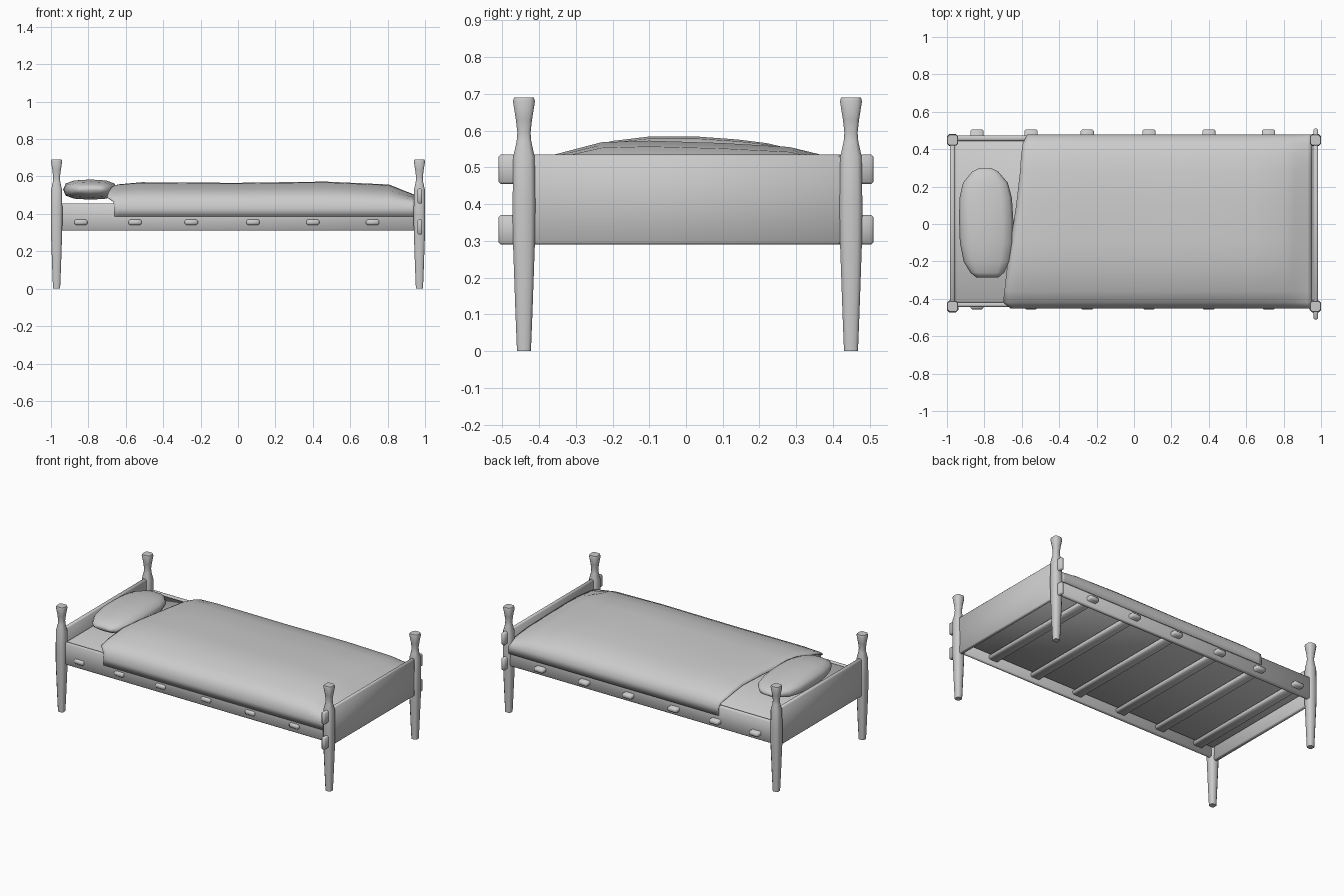
import bpy, bmesh, math
from mathutils import Vector

if "Cube" in bpy.data.objects:
    bpy.data.objects.remove(bpy.data.objects["Cube"], do_unlink=True)

GREY = (0.6, 0.6, 0.6, 1.0)
mat = bpy.data.materials.new("plain grey")
mat.use_nodes = True
mat.diffuse_color = GREY
mat.node_tree.nodes["Principled BSDF"].inputs["Base Color"].default_value = GREY


def finish(name, bm, angle=60):
    """Turn a bmesh into a smooth shaded object."""
    bmesh.ops.recalc_face_normals(bm, faces=bm.faces)
    mesh = bpy.data.meshes.new(name)
    bm.to_mesh(mesh)
    bm.free()
    mesh.materials.append(mat)
    obj = bpy.data.objects.new(name, mesh)
    bpy.context.collection.objects.link(obj)
    bpy.ops.object.select_all(action="DESELECT")
    obj.select_set(True)
    bpy.context.view_layer.objects.active = obj
    bpy.ops.object.shade_smooth_by_angle(angle=math.radians(angle))
    return obj


def box(name, low, high, bevel=0.006):
    bm = bmesh.new()
    bmesh.ops.create_cube(bm, size=1)
    low, high = Vector(low), Vector(high)
    for v in bm.verts:
        v.co = (low + high) / 2 + v.co * (high - low)
    if bevel:
        bmesh.ops.bevel(bm, geom=bm.edges[:], offset=bevel, segments=1,
                        profile=0.5, affect="EDGES")
    return finish(name, bm)


def loft(name, rings, closed=True, caps=True, angle=60):
    """Skin a list of point rings."""
    bm = bmesh.new()
    rows = [[bm.verts.new(p) for p in ring] for ring in rings]
    n = len(rows[0])
    for a, b in zip(rows, rows[1:]):
        for i in range(n if closed else n - 1):
            j = (i + 1) % n
            bm.faces.new((a[i], a[j], b[j], b[i]))
    if caps:
        bm.faces.new(rows[0])
        bm.faces.new(rows[-1])
    return finish(name, bm, angle)


def lerp(points, t):
    """Piecewise linear lookup in (position, value) pairs."""
    for (a, va), (b, vb) in zip(points, points[1:]):
        if t <= b:
            return va + (vb - va) * max(0, t - a) / (b - a)
    return points[-1][1]


# Four tapered square posts with clipped corners
POST = [(0, .019), (.1, .023), (.3, .03), (.4, .031), (.53, .029),
        (.57, .02), (.595, .018), (.63, .022), (.68, .03), (.69, .027)]
CORNERS = [(1, -.6), (1, .6), (.6, 1), (-.6, 1), (-1, .6), (-1, -.6), (-.6, -1), (.6, -1)]
for end, x in (("head", -.97), ("foot", .97)):
    for side, y in (("front", -.441), ("back", .449)):
        loft(f"{end}_{side}_post",
             [[(x + r * u, y + r * v, z) for u, v in CORNERS] for z, r in POST])

# End boards
box("headboard", (-.985, -.43, .29), (-.957, .44, .535))
box("footboard", (.96, -.43, .29), (.985, .44, .535))

# Tenons of the footboard passing through the posts
for label, z in (("lower", .29), ("upper", .455)):
    for side, y in (("front", -.46), ("back", .46)):
        box(f"{label}_{side}_tenon", (.96, y - .05, z), (.985, y + .05, z + .08))

# Side rails
box("front_rail", (-.96, -.443, .31), (.96, -.42, .455))
box("back_rail", (-.96, .445, .31), (.96, .472, .455))

# Slats whose ends show through the rails
for i, x in enumerate((-.84, -.55, -.25, .08, .4, .72)):
    box(f"slat_{i + 1}", (x - .035, -.456, .34), (x + .035, .506, .37), .008)

# Mattress
box("mattress", (-.957, -.422, .37), (.955, .446, .452), .01)

# Blanket: arched cross-section draped over both rails
SECTION = [(-.449, .385), (-.453, .43), (-.445, .47), (-.42, .502), (-.36, .53),
           (-.23, .562), (-.1, .566), (.1, .56), (.28, .55), (.36, .532),
           (.43, .508), (.465, .48), (.479, .445), (.479, .395)]
HEAD_EDGE = [(-.45, -.66), (-.42, -.7), (-.2, -.675), (.2, -.615), (.42, -.6), (.48, -.57)]
HEIGHT = [(0, .8), (.015, .93), (.09, 1.03), (.4, 1), (.7, 1.06), (.91, .92), (.965, .6), (1, .4)]
STATIONS = (0, .015, .04, .09, .2, .4, .55, .7, .8, .91, .94, .965, .985, 1)
FOOT_X = .952
rings = []
for s in STATIONS:
    ring = []
    for y, z in SECTION:
        x0 = lerp(HEAD_EDGE, y)
        lift = max(0, z - .455) * lerp(HEIGHT, s)
        ring.append((x0 + (FOOT_X - x0) * s, y, min(z, .455) + lift))
    rings.append(ring)
blanket = loft("blanket", rings, closed=False, caps=False)
thick = blanket.modifiers.new("thickness", "SOLIDIFY")
thick.thickness = .008
thick.offset = -1 if blanket.data.polygons[len(blanket.data.polygons) // 2].normal.z > 0 else 1

# Pillow: rounded, faceted cushion
PILLOW = [(-.285, .06, .012), (-.26, .09, .028), (-.2, .125, .042), (-.1, .143, .054), (.03, .145, .054),
          (.14, .14, .046), (.22, .12, .036), (.28, .07, .022), (.3, .03, .01)]
rings = []
for y, w, h in PILLOW:
    cx = -.79 - .02 * y
    rings.append([(cx + w * math.copysign(abs(math.cos(a)) ** .75, math.cos(a)), y,
                   .53 + h * math.copysign(abs(math.sin(a)) ** .75, math.sin(a)))
                  for a in (math.tau * i / 12 for i in range(12))])
loft("pillow", rings, angle=70)
